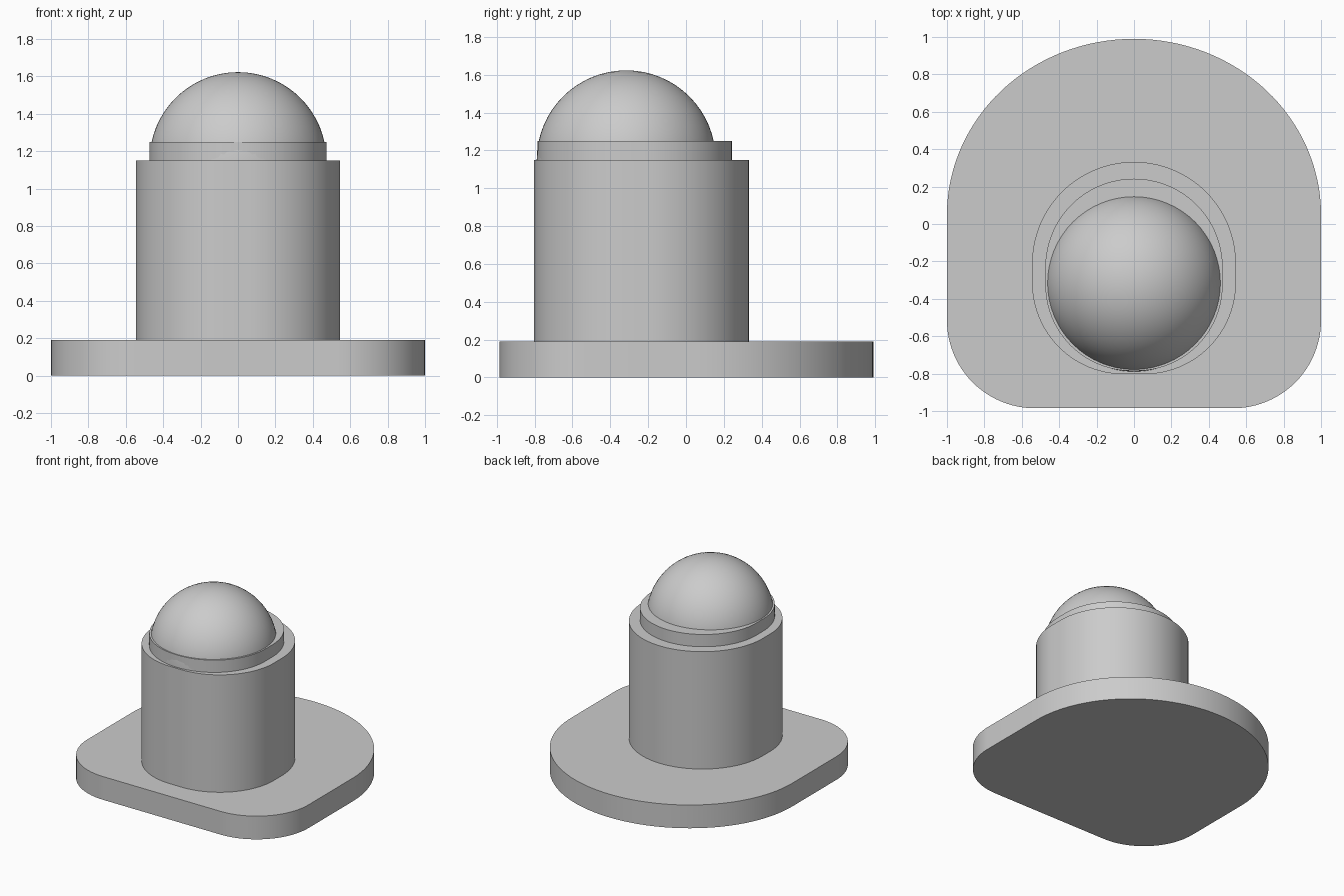
import bpy, bmesh, math

cube = bpy.data.objects.get("Cube")
if cube:
    bpy.data.objects.remove(cube, do_unlink=True)

grey = bpy.data.materials.new("plain grey")
grey.use_nodes = True
grey.diffuse_color = (0.6, 0.6, 0.6, 1)
grey.node_tree.nodes["Principled BSDF"].inputs["Base Color"].default_value = (0.6, 0.6, 0.6, 1)


def arc(cx, cy, rx, ry, start, end, steps):
    """Points along an elliptical arc, angles in degrees."""
    angles = [math.radians(start + (end - start) * i / steps) for i in range(steps + 1)]
    return [(cx + rx * math.cos(a), cy + ry * math.sin(a)) for a in angles]


def finish(obj):
    obj.data.materials.append(grey)
    bpy.ops.object.select_all(action='DESELECT')
    obj.select_set(True)
    bpy.context.view_layer.objects.active = obj
    bpy.ops.object.shade_smooth_by_angle(angle=math.radians(30))


def d_slab(name, half, front, back, shoulder, corner, z0, z1):
    """Upright slab with a full arc at the back and rounded front corners."""
    outline = arc(0, shoulder, half, back - shoulder, 0, 180, 64)
    outline += arc(-half + corner, front + corner, corner, corner, 180, 270, 24)
    outline += arc(half - corner, front + corner, corner, corner, 270, 360, 24)
    bm = bmesh.new()
    face = bm.faces.new([bm.verts.new((x, y, z0)) for x, y in outline])
    top = bmesh.ops.extrude_face_region(bm, geom=[face], use_keep_orig=True)
    verts = [g for g in top["geom"] if isinstance(g, bmesh.types.BMVert)]
    bmesh.ops.translate(bm, verts=verts, vec=(0, 0, z1 - z0))
    bmesh.ops.remove_doubles(bm, verts=bm.verts, dist=0.0001)
    bmesh.ops.recalc_face_normals(bm, faces=bm.faces)
    mesh = bpy.data.meshes.new(name)
    bm.to_mesh(mesh)
    bm.free()
    obj = bpy.data.objects.new(name, mesh)
    bpy.context.collection.objects.link(obj)
    finish(obj)


# Stacked body: foot plate, column and collar
d_slab("base_plate", 1.0, -0.985, 0.99, 0.05, 0.47, 0.0, 0.19)
d_slab("column", 0.545, -0.803, 0.332, -0.213, 0.49, 0.19, 1.15)
d_slab("collar", 0.474, -0.785, 0.242, -0.232, 0.46, 1.15, 1.25)

# Domed cap: upper half of a sphere
bpy.ops.mesh.primitive_uv_sphere_add(segments=64, ring_count=32, radius=0.473,
                                     location=(0, -0.316, 1.15))
dome = bpy.context.object
dome.name = "dome"
bm = bmesh.new()
bm.from_mesh(dome.data)
bmesh.ops.bisect_plane(bm, geom=bm.verts[:] + bm.edges[:] + bm.faces[:],
                       plane_co=(0, 0, 0), plane_no=(0, 0, 1), clear_inner=True)
bm.to_mesh(dome.data)
bm.free()
finish(dome)
